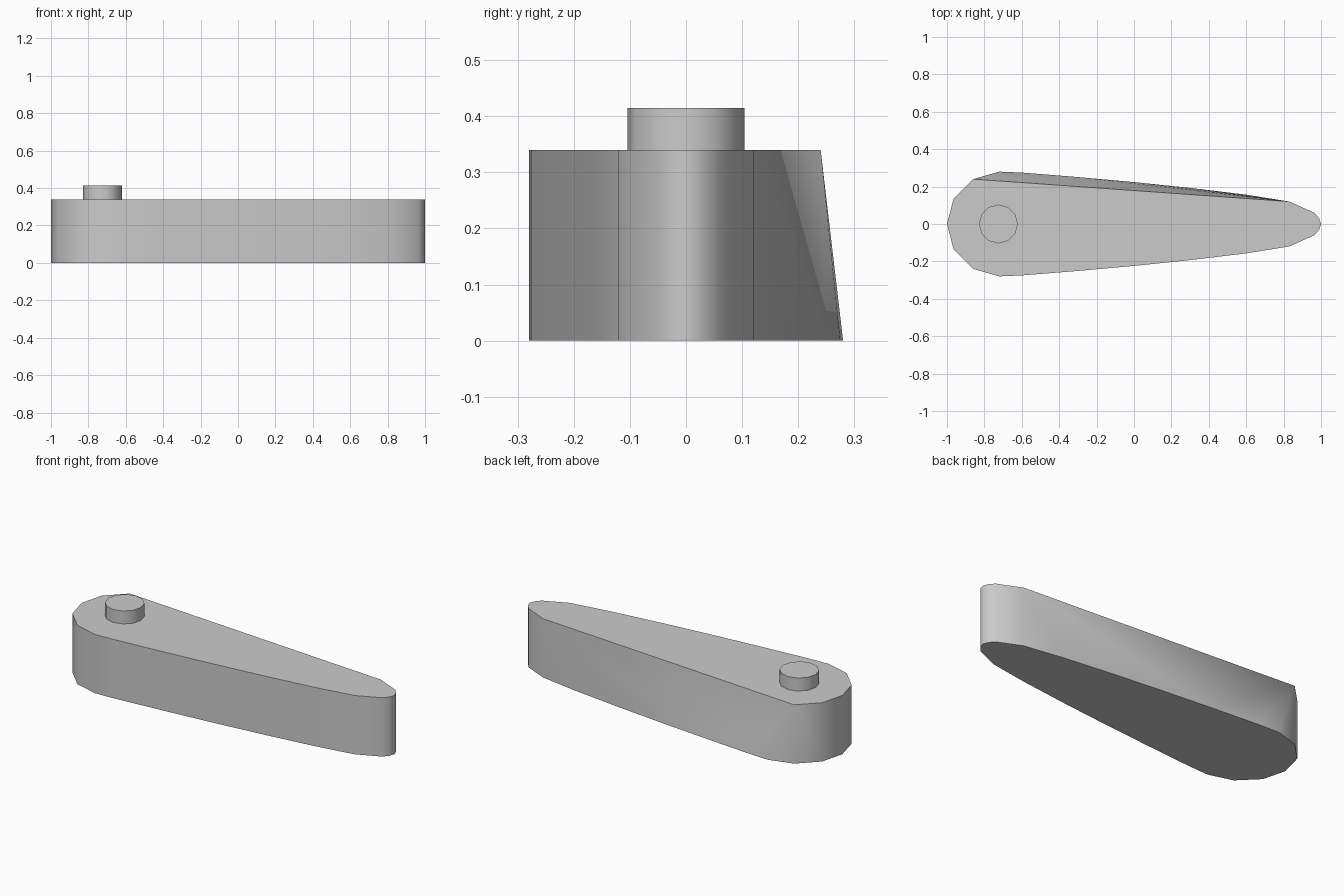
import bpy, bmesh

if "Cube" in bpy.data.objects:
    bpy.data.objects.remove(bpy.data.objects["Cube"])

H = 0.34
# Half outline of the teardrop, from round end to narrow end
half = [(-0.965, 0.135), (-0.86, 0.24), (-0.72, 0.28), (-0.6, 0.275), (-0.3, 0.251),
        (0.0, 0.224), (0.3, 0.193), (0.6, 0.157), (0.83, 0.12), (0.965, 0.06), (0.99, 0.03)]
outline = [(-1, 0)] + half + [(1, 0)] + [(x, -y) for x, y in reversed(half)]
A, Z = 2, 9          # ends of the straight back edge on the top
M = (A + Z) // 2     # bottom point where the two fans of the back wall meet
n = len(outline)


def finish(bm, name):
    bmesh.ops.recalc_face_normals(bm, faces=bm.faces)
    me = bpy.data.meshes.new(name)
    bm.to_mesh(me)
    bm.free()
    ob = bpy.data.objects.new(name, me)
    bpy.context.collection.objects.link(ob)
    bpy.ops.object.select_all(action='DESELECT')
    ob.select_set(True)
    bpy.context.view_layer.objects.active = ob
    bpy.ops.object.shade_smooth_by_angle(angle=0.7)
    return ob


# Body: full outline at the bottom, straight-cut back edge at the top
bm = bmesh.new()
low = [bm.verts.new((x, y, 0)) for x, y in outline]
top = {i: bm.verts.new((x, y, H)) for i, (x, y) in enumerate(outline)
       if not A < i < Z}
bm.faces.new(low)
bm.faces.new(list(top.values()))
for i in range(n):
    j = (i + 1) % n
    if A <= i < Z:   # leaning back wall
        bm.faces.new((low[i], low[j], top[A] if i < M else top[Z]))
    else:
        bm.faces.new((low[i], low[j], top[j], top[i]))
bm.faces.new((top[A], low[M], top[Z]))
finish(bm, "body")

# Short round pin on the wide end
bm = bmesh.new()
bmesh.ops.create_cone(bm, cap_ends=True, segments=12, radius1=0.104, radius2=0.104, depth=0.075)
bmesh.ops.translate(bm, verts=bm.verts, vec=(-0.725, 0, H + 0.0375))
finish(bm, "pin")
